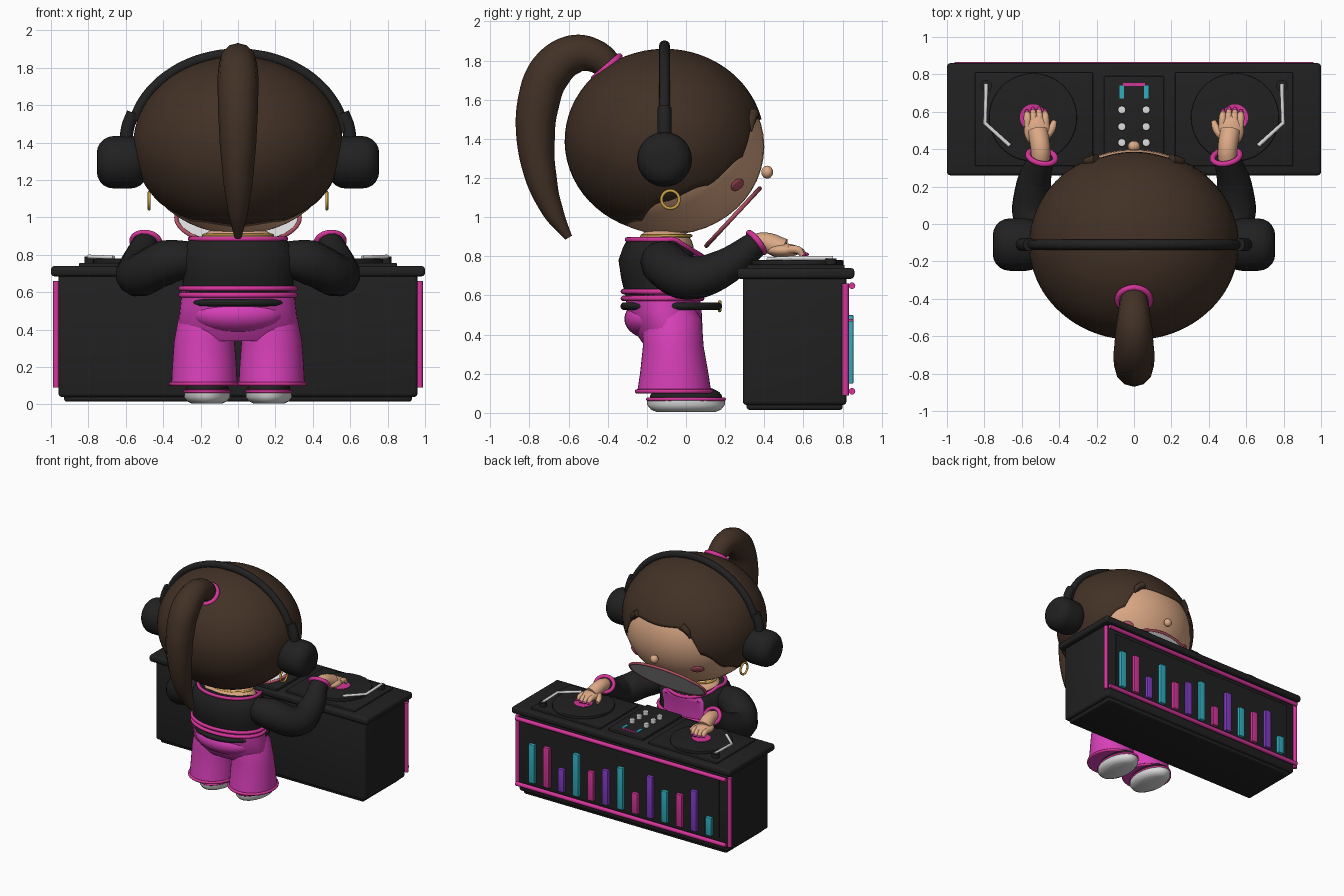
import bpy, bmesh, math
from mathutils import Vector, Matrix

if "Cube" in bpy.data.objects:
    bpy.data.objects.remove(bpy.data.objects["Cube"])


def material(name, r, g, b):
    m = bpy.data.materials.new(name)
    m.use_nodes = True
    m.diffuse_color = (r, g, b, 1)
    node = next(n for n in m.node_tree.nodes if n.type == 'BSDF_PRINCIPLED')
    node.inputs["Base Color"].default_value = (r, g, b, 1)
    node.inputs["Roughness"].default_value = 0.6
    return m


BLACK = material("black", .015, .015, .015)
BROWN = material("hair brown", .055, .031, .019)
SKIN = material("skin", .72, .40, .24)
MAGENTA = material("magenta cloth", .68, .05, .48)
PINK = material("pink trim", .66, .035, .32)
GOLD = material("gold", .6, .36, .06)
TEAL = material("teal light", .03, .42, .52)
PURPLE = material("purple light", .22, .045, .55)
WHITE = material("pale grey", .72, .72, .72)
ROSE = material("rose", .42, .08, .12)


def finish(name, bm, mat, smooth=True):
    bmesh.ops.recalc_face_normals(bm, faces=bm.faces[:])
    me = bpy.data.meshes.new(name)
    bm.to_mesh(me)
    bm.free()
    me.materials.append(mat)
    ob = bpy.data.objects.new(name, me)
    bpy.context.collection.objects.link(ob)
    bpy.ops.object.select_all(action='DESELECT')
    ob.select_set(True)
    bpy.context.view_layer.objects.active = ob
    if smooth:
        bpy.ops.object.shade_smooth_by_angle(angle=math.radians(40))
    return ob


def ball(name, mat, c, r, rot=None, seg=32):
    bm = bmesh.new()
    m = Matrix.Translation(c) @ (rot or Matrix()) @ Matrix.Diagonal((*r, 1))
    bmesh.ops.create_uvsphere(bm, u_segments=seg, v_segments=seg // 2, radius=1, matrix=m)
    return finish(name, bm, mat)


def box(name, mat, lo, hi, bevel=0.0):
    lo, hi = Vector(lo), Vector(hi)
    bm = bmesh.new()
    bmesh.ops.create_cube(bm, size=1, matrix=Matrix.Translation((lo + hi) / 2) @ Matrix.Diagonal((*(hi - lo), 1)))
    if bevel:
        bmesh.ops.bevel(bm, geom=bm.edges[:], offset=bevel, segments=3, profile=.5, affect='EDGES')
    return finish(name, bm, mat)


def cylinder(name, mat, c, r, depth, axis='Z', bevel=0.0, top=None):
    bm = bmesh.new()
    rot = Matrix.Rotation(math.pi / 2, 4, 'Y') if axis == 'X' else Matrix()
    bmesh.ops.create_cone(bm, cap_ends=True, segments=40, radius1=r, radius2=top or r,
                          depth=depth, matrix=Matrix.Translation(c) @ rot)
    if bevel:
        rims = [e for e in bm.edges if any(len(f.verts) > 4 for f in e.link_faces)]
        bmesh.ops.bevel(bm, geom=rims, offset=bevel, segments=5, profile=.5, affect='EDGES')
    return finish(name, bm, mat)


def tube(name, mat, pts, r, radii=None, closed=False, straight=False):
    cu = bpy.data.curves.new(name, 'CURVE')
    cu.dimensions = '3D'
    cu.bevel_depth, cu.bevel_resolution, cu.use_fill_caps = r, 4, True
    cu.resolution_u = 6
    sp = cu.splines.new('BEZIER')
    sp.bezier_points.add(len(pts) - 1)
    sp.use_cyclic_u = closed
    for i, (bp, p) in enumerate(zip(sp.bezier_points, pts)):
        bp.co = p
        bp.handle_left_type = bp.handle_right_type = 'VECTOR' if straight else 'AUTO'
        bp.radius = radii[i] / r if radii else 1
    tmp = bpy.data.objects.new("tmp", cu)
    bpy.context.collection.objects.link(tmp)
    bpy.context.view_layer.update()
    me = bpy.data.meshes.new_from_object(tmp.evaluated_get(bpy.context.evaluated_depsgraph_get()))
    bm = bmesh.new()
    bm.from_mesh(me)
    bpy.data.objects.remove(tmp)
    return finish(name, bm, mat)


def oval(c, rx, ry, rot=None, n=24):
    rot = rot or Matrix()
    angles = [math.tau * i / n for i in range(n)]
    return [Vector(c) + rot @ Vector((rx * math.cos(a), ry * math.sin(a), 0)) for a in angles]


def facing(d):
    return Vector(d).to_track_quat('Z', 'Y').to_matrix().to_4x4()


def skin_rows(name, mat, rows, caps=True):
    bm = bmesh.new()
    vs = [[bm.verts.new(p) for p in row] for row in rows]
    n = len(vs[0])
    for a, b in zip(vs, vs[1:]):
        for i in range(n):
            bm.faces.new((a[i], a[(i + 1) % n], b[(i + 1) % n], b[i]))
    if caps:
        bm.faces.new(vs[0])
        bm.faces.new(vs[-1])
    return finish(name, bm, mat)


def lerp_table(table, t):
    for (a, u), (b, v) in zip(table, table[1:]):
        if t <= b:
            k = (t - a) / (b - a)
            return u + (v - u) * k * k * (3 - 2 * k)
    return table[-1][1]


# Booth: body, slabs, glowing frame and level bars on the +y side
box("booth_body", BLACK, (-.96, .29, .04), (.96, .82, .70), .02)
box("booth_base", BLACK, (-.93, .31, .015), (.93, .80, .06), .015)
box("booth_top", BLACK, (-1, .26, .685), (1, .86, .74), .018)
box("booth_panel", BLACK, (-.88, .815, .14), (.88, .828, .62))
for z in (.65, .11):
    tube("frame_bar", PINK, [(-.96, .848, z), (.96, .848, z)], .017, straight=True)
for s in (1, -1):
    tube("frame_post", PINK, [(s * .972, .815, .09), (s * .972, .815, .66)], .017, straight=True)
heights = [.32, .33, .19, .35, .24, .29, .345, .17, .345, .26, .27, .335, .15]
for i, h in enumerate(heights):
    x = .82 - i * .135
    box("level_bar", (TEAL, PINK, PURPLE)[i % 3], (x - .027, .825, .15), (x + .027, .855, .15 + h), .004)

# Decks and mixer on the booth top
box("mixer", BLACK, (-.16, .28, .73), (.16, .79, .762), .006)
box("mixer_light_bar", PINK, (-.06, .738, .76), (.06, .755, .77))
for s in (1, -1):
    box("deck", BLACK, (s * .535 - .315, .31, .73), (s * .535 + .315, .81, .757), .006)
    cylinder("record", BLACK, (s * .54, .57, .767), .235, .026, bevel=.006)
    cylinder("record_label", PINK, (s * .54, .57, .781), .07, .004)
    cylinder("tonearm_pivot", BLACK, (s * .79, .74, .77), .03, .04)
    tube("tonearm", WHITE, [(s * .79, .75, .79), (s * .797, .54, .79), (s * .665, .42, .785)], .011, straight=True)
    box("mixer_light", TEAL, (s * .065 - .012, .67, .76), (s * .065 + .012, .74, .77))
    for y in (.61, .52, .435):
        cylinder("knob", WHITE, (s * .065, y, .775), .021, .035, bevel=.006)

# Head, nose, blush and open mouth
ball("head", SKIN, (0, -.09, 1.36), (.53, .49, .45), seg=48)
ball("nose", SKIN, (0, .415, 1.23), (.033, .03, .033), seg=20)
tilt = facing((0, .73, -.68))
mouth = (0, .24, 1.0)
skin_rows("mouth", WHITE, [oval(mouth, .33, .2, tilt), oval((0, .245, .995), .33, .2, tilt)])
tube("lips", ROSE, oval(mouth, .33, .2, tilt), .011, closed=True)
for s in (1, -1):
    n = Vector((s * .29 / .53 ** 2, .35 / .49 ** 2, -.2 / .45 ** 2))
    ball("blush", ROSE, (s * .29, .262, 1.165), (.05, .035, .012), facing(n), 20)

# Hair cap swept along a hairline, with fringe locks and ponytail
HAIRLINE = [(0, 1.5), (20, 1.51), (29, 1.45), (39, 1.3), (62, 1.16), (90, 1.08), (120, .98), (180, .95)]
rows = []
for j in range(29):
    row = []
    for i in range(96):
        phi = math.tau * i / 96
        deg = abs((math.degrees(phi) + 180) % 360 - 180)
        end = math.acos((lerp_table(HAIRLINE, deg) - 1.39) / .47)
        t = .01 + (end - .01) * j / 28
        row.append((.56 * math.sin(t) * math.sin(phi), -.11 + .51 * math.sin(t) * math.cos(phi), 1.39 + .47 * math.cos(t)))
    rows.append(row)
hair = skin_rows("hair_cap", BROWN, rows, caps=False)
thick = hair.modifiers.new("thickness", 'SOLIDIFY')
thick.thickness, thick.offset = .03, -1
ball("hair_crown", BROWN, (0, -.11, 1.85), (.05, .05, .008), seg=16)
for s in (1, -1):
    tube("fringe_lock", BROWN, [(s * .2, .345, 1.53), (s * .25, .335, 1.49), (s * .27, .335, 1.44)], .03, [.03, .022, .004])
tail = [(-.37, 1.75, .07), (-.47, 1.825, .085), (-.58, 1.83, .1), (-.695, 1.74, .11), (-.755, 1.58, .107),
        (-.768, 1.4, .098), (-.74, 1.2, .08), (-.68, 1.03, .054), (-.6, .895, .02)]
tube("ponytail", BROWN, [(0, y, z) for y, z, r in tail], .1, [r for y, z, r in tail])
tube("hair_tie", PINK, oval((0, -.405, 1.765), .085, .085, facing((0, -.65, .75))), .017, closed=True)

# Headphones and earrings
arc = [math.radians(a) for a in range(8, 173, 12)]
tube("headband", BLACK, [(.577 * math.cos(a), -.11, 1.39 + .485 * math.sin(a)) for a in arc], .028)
for s in (1, -1):
    tube("headphone_yoke", BLACK, [(s * .56, -.11, 1.56), (s * .59, -.11, 1.48), (s * .6, -.11, 1.38)], .035)
    cylinder("ear_cup", BLACK, (s * .62, -.11, 1.295), .14, .27, 'X', .09)
    tube("earring", GOLD, oval((s * .475, -.08, 1.09), .045, .045, facing((1, 0, 0))), .008, closed=True)


# Neckline shared by the jacket and collar: it dips at the front
def dip(p):
    return Vector((p[0], p[1], p[2] - max(0, p[1] + .06) * .6 if p[2] > .84 else p[2]))


ball("neck", SKIN, (0, -.11, .83), (.23, .15, .13))
tube("necklace", GOLD, oval((0, -.1, .905), .185, .125), .008, closed=True)
torso = [(.6, .30, .19, -.12), (.68, .295, .2, -.13), (.78, .31, .215, -.13), (.85, .29, .2, -.12), (.885, .255, .19, -.11)]
jacket = skin_rows("jacket", BLACK, [[dip(p) for p in oval((0, cy, z), rx, ry, n=48)] for z, rx, ry, cy in torso])
jacket.data.materials.append(MAGENTA)
for f in jacket.data.polygons:
    if f.normal.y > .5 and abs(f.center.x) < .17:
        f.material_index = 1
tube("collar", PINK, [dip(p) for p in oval((0, -.11, .885), .255, .19)], .013, closed=True)
for z in (.585, .62):
    tube("waist_trim", PINK, oval((0, -.12, z), .305, .2, n=32), .014, closed=True)

# Trousers, belt, hems and shoes
hips = [(.61, .30, .19, -.12), (.52, .31, .19, -.11), (.42, .32, .175, -.09), (.34, .29, .14, -.07)]
skin_rows("hips", MAGENTA, [oval((0, cy, z), rx, ry, n=40) for z, rx, ry, cy in hips])
ball("seat", MAGENTA, (0, -.17, .48), (.25, .145, .105))
tube("belt", BLACK, oval((0, -.075, .545), .28, .24, n=32), .02, closed=True)
tube("buckle", GOLD, oval((0, .172, .545), .035, .022, facing((0, 1, 0))), .009, closed=True)
leg = [(.10, .177, .19, -.06), (.2, .172, .175, -.06), (.34, .162, .155, -.065), (.48, .15, .15, -.07), (.54, .12, .12, -.08)]
for s in (1, -1):
    skin_rows("leg", MAGENTA, [oval((s * (.18 - .1 * max(0, z - .34)), cy, z), rx, ry, n=40) for z, rx, ry, cy in leg])
    tube("hem", PINK, oval((s * .18, -.06, .11), .178, .19), .011, closed=True)
    ball("shoe", BLACK, (s * .165, 0, .08), (.115, .185, .065))
    tube("shoe_trim", PINK, oval((s * .165, 0, .07), .118, .195), .009, closed=True)
    sole = [(.004, .08, .15), (.018, .108, .18), (.04, .124, .198), (.068, .122, .198)]
    skin_rows("sole", WHITE, [oval((s * .165, 0, z), rx, ry, n=36) for z, rx, ry in sole])

# Arms reaching to the decks, with cuffs, hands and painted nails
for s in (1, -1):
    def side(*pts):
        return [(s * x, y, z) for x, y, z in pts]
    tube("sleeve", BLACK, side((.22, -.13, .78), (.38, -.11, .76), (.53, .02, .69), (.54, .17, .73), (.495, .36, .865)),
         .1, [.09, .12, .115, .1, .068])
    ball("elbow", BLACK, (s * .545, .05, .69), (.1, .1, .1))
    tube("cuff", PINK, oval((s * .493, .36, .87), .074, .062, facing((-s * .15, .78, .6))), .015, closed=True)
    tube("wrist", SKIN, side((.5, .32, .85), (.5, .4, .87), (.515, .5, .835)), .055, [.05, .052, .055])
    ball("palm", SKIN, (s * .518, .5, .83), (.07, .085, .036))
    tube("thumb", SKIN, side((.48, .46, .835), (.44, .51, .82), (.425, .55, .805)), .02, [.025, .022, .014])
    for k in range(4):
        x = .472 + .032 * k
        tip = .615 - .012 * abs(k - 1.4)
        tube("finger", SKIN, side((x, .52, .835), (x + .002, .575, .83), (x + .004, tip, .805)), .019, [.021, .02, .013])
        ball("nail", PINK, (s * (x + .004), tip, .81), (.013, .018, .01), seg=12)
